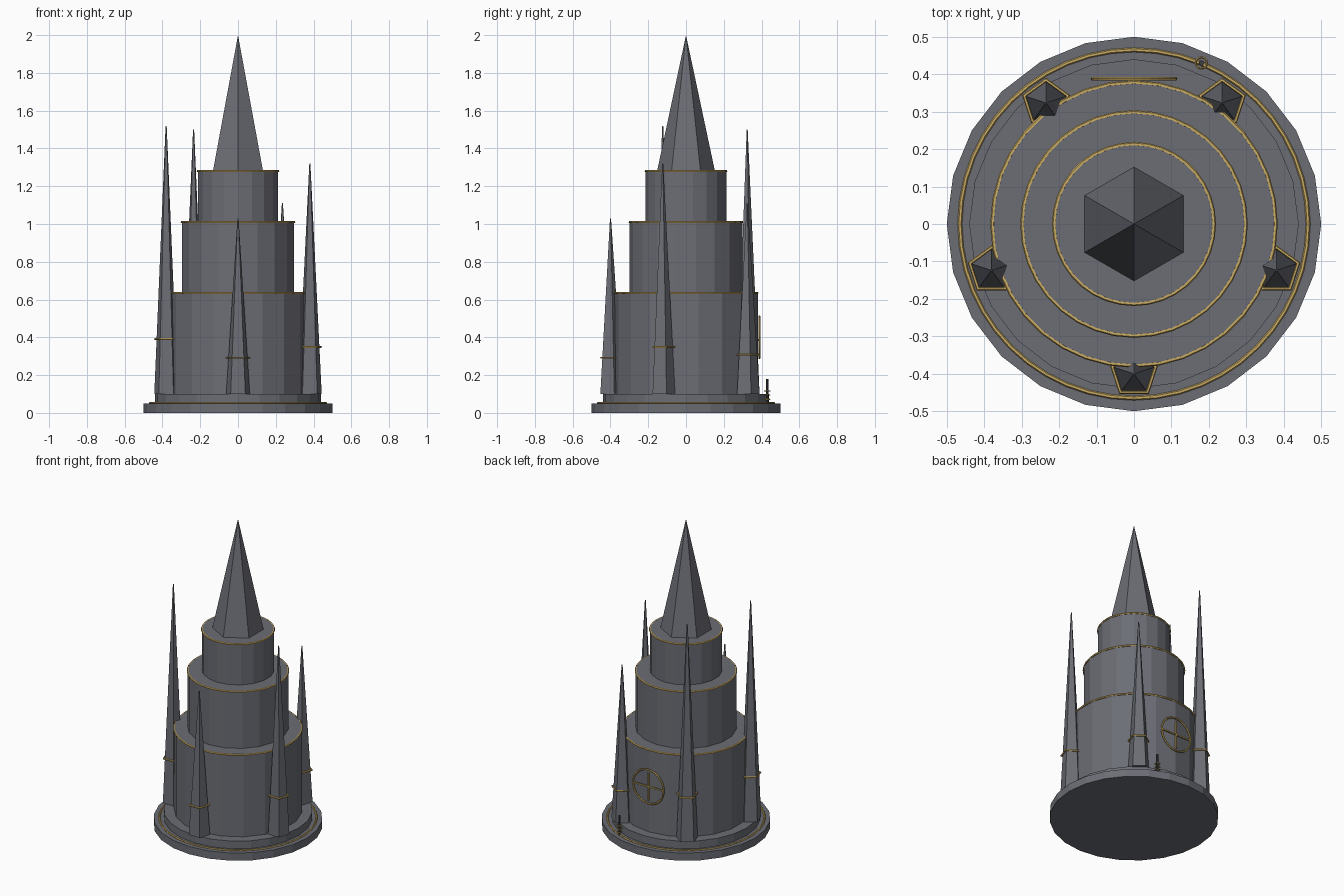
import bpy
import math

if "Cube" in bpy.data.objects:
    bpy.data.objects.remove(bpy.data.objects["Cube"])


def material(name, rgb):
    m = bpy.data.materials.new(name)
    m.diffuse_color = (*rgb, 1.0)
    m.use_nodes = True
    m.node_tree.nodes["Principled BSDF"].inputs["Base Color"].default_value = m.diffuse_color
    return m


stone = material("grey_stone", (0.15, 0.155, 0.178))
gold = material("gold_trim", (0.60, 0.42, 0.13))
iron = material("dark_iron", (0.05, 0.05, 0.056))


def finish(name, mat):
    o = bpy.context.object
    o.name = name
    o.data.materials.append(mat)
    return o


def drum(name, sides, r1, r2, z0, z1, mat, x=0.0, y=0.0):
    """Upright prism, or cone when the radii differ."""
    bpy.ops.mesh.primitive_cone_add(vertices=sides, radius1=r1, radius2=r2, depth=z1 - z0,
                                    location=(x, y, (z0 + z1) / 2))
    return finish(name, mat)


def ring(name, radius, thick, loc, mat, segs=32, sides=6, rot=(0, 0, 0)):
    bpy.ops.mesh.primitive_torus_add(major_radius=radius, minor_radius=thick, major_segments=segs,
                                     minor_segments=sides, location=loc, rotation=rot)
    return finish(name, mat)


def bar(name, size, loc, mat):
    bpy.ops.mesh.primitive_cube_add(size=1, location=loc)
    o = finish(name, mat)
    o.scale = size
    return o


# Stepped base with a gold band
drum("base_plinth", 24, 0.50, 0.50, 0.0, 0.05, stone)
drum("base_step", 24, 0.44, 0.44, 0.05, 0.10, stone)
ring("base_band", 0.465, 0.006, (0, 0, 0.052), gold, 48)

# Three tower tiers, each with a gold rim
for name, r, z0, z1 in (("lower", 0.38, 0.10, 0.64),
                        ("middle", 0.30, 0.64, 1.015),
                        ("upper", 0.215, 1.015, 1.285)):
    drum(name + "_tier", 18, r, r, z0, z1, stone)
    ring(name + "_rim", r - 0.002, 0.006, (0, 0, z1 - 0.005), gold, 36)

# Central spire
drum("spire", 6, 0.152, 0.0, 1.285, 2.0, stone)

# Five needle buttresses with collars
for i, top in enumerate((1.03, 1.32, 1.11, 1.50, 1.52)):
    a = math.radians(-90 + 72 * i)
    x, y = 0.40 * math.cos(a), 0.40 * math.sin(a)
    drum("needle_buttress", 5, 0.066, 0.003, 0.10, top, stone, x, y)
    ring("needle_collar", 0.061, 0.006, (x, y, 0.106 + 0.2 * (top - 0.10)), gold, 5, 6,
         (0, 0, math.pi / 2))

# Round emblem with a cross on the back wall
ring("emblem_ring", 0.11, 0.006, (0, 0.388, 0.40), gold, 32, 6, (math.pi / 2, 0, 0))
bar("emblem_crossbar", (0.21, 0.008, 0.008), (0, 0.388, 0.40), gold)
bar("emblem_upright", (0.008, 0.008, 0.18), (0, 0.388, 0.40), gold)

# Small ringed post on the plinth
drum("ringed_post", 8, 0.007, 0.007, 0.05, 0.18, iron, 0.18, 0.43)
for z in (0.072, 0.094, 0.116):
    ring("post_ring", 0.015, 0.003, (0.18, 0.43, z), gold, 12, 4)
